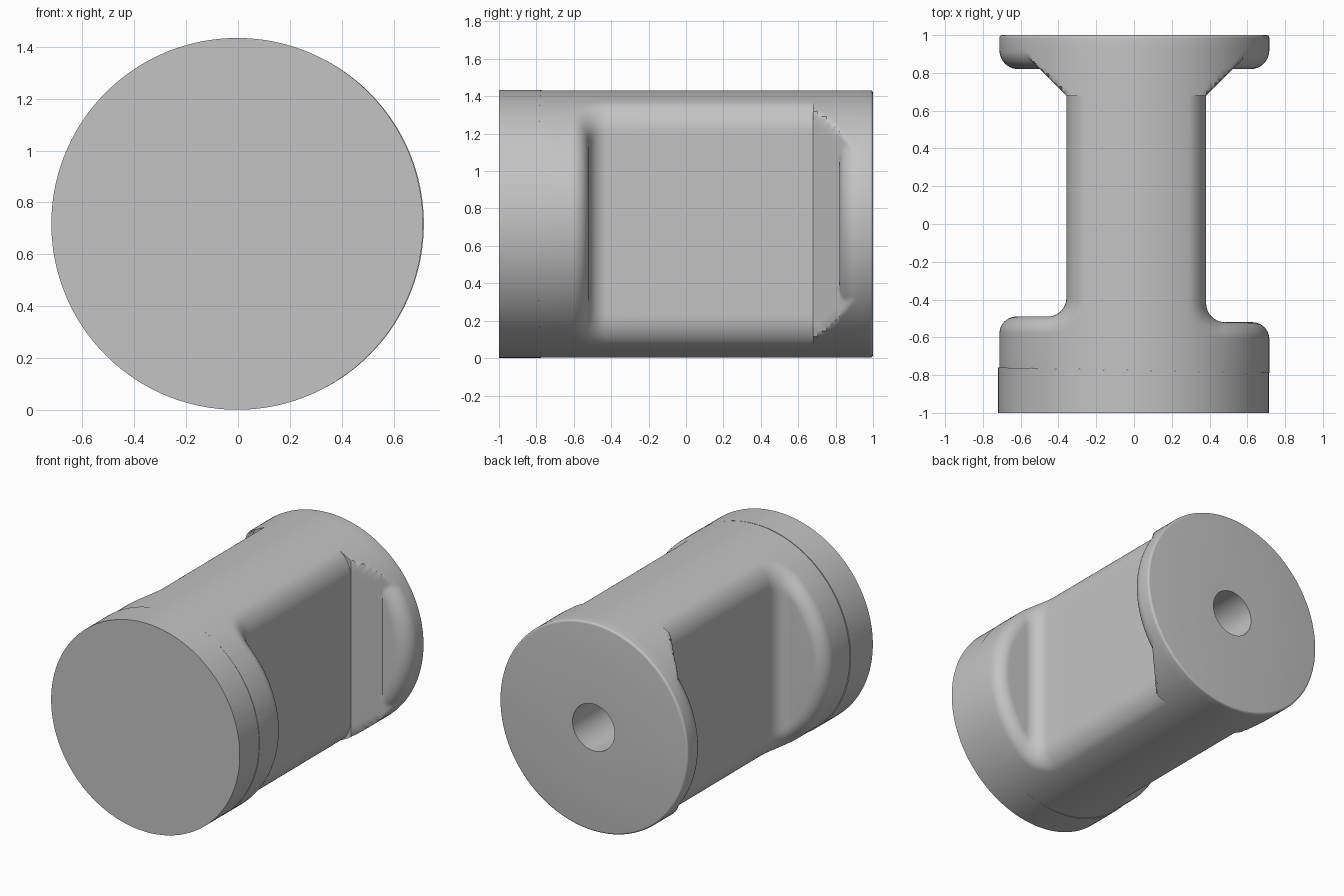
import bpy, bmesh
from math import sin, cos, pi, hypot

cube = bpy.data.objects.get("Cube")
if cube:
    bpy.data.objects.remove(cube)

COLS = 256
AXIS_Z = 0.7175
R = 0.7145          # body radius
ROUND = 0.09        # rounding of the outer edges of the side recesses
FILLET = 0.1        # inner fillet where web meets shoulder
FLARE_Y = 0.68      # where the web starts to widen
FLANGE_Y = 0.82     # inner face of the rear flange

grey = bpy.data.materials.new("plain grey")
grey.use_nodes = True
colour = (0.55, 0.55, 0.55, 1)
grey.diffuse_color = colour
grey.node_tree.nodes["Principled BSDF"].inputs["Base Color"].default_value = colour


def side(a):
    return max(-1, min(1, 4 * cos(a)))


def shoulder_y(a):
    return -0.505 - 0.015 * side(a)


def web_half(a):
    return 0.37 + 0.01 * side(a)


def seam_y(a):
    return -0.775 - 0.015 * cos(a)


def web_radius(a, y):
    """Radius at which the rounded cylinder-with-recesses surface lies."""
    def outside(r):
        p = abs(r * cos(a)) - web_half(a)
        q = y - shoulder_y(a)
        cut = max(FILLET, min(p, q)) - hypot(max(FILLET - p, 0), max(FILLET - q, 0))
        rim = r - R
        return min(-ROUND, max(rim, cut)) + hypot(max(rim + ROUND, 0), max(cut + ROUND, 0))
    low, high = 0, R
    for _ in range(22):
        mid = (low + high) / 2
        if outside(mid) > 0:
            high = mid
        else:
            low = mid
    return low


def flare_radius(a, y):
    return min(R, (web_half(a) + y - FLARE_Y) / max(abs(cos(a)), 0.001))


def loft(name, rings, x=0):
    """Skin rings given as functions of angle that return (y, radius)."""
    bm = bmesh.new()
    angles = [2 * pi * i / COLS for i in range(COLS)]
    rows = []
    for ring in rings:
        row = []
        for a in angles:
            y, r = ring(a)
            row.append(bm.verts.new((x + r * cos(a), y, AXIS_Z + r * sin(a))))
        rows.append(row)
    for lower, upper in zip(rows, rows[1:]):
        for i in range(COLS):
            j = (i + 1) % COLS
            bm.faces.new((lower[i], lower[j], upper[j], upper[i]))
    bm.faces.new(rows[0])
    bm.faces.new(rows[-1])
    bmesh.ops.remove_doubles(bm, verts=bm.verts, dist=0.00001)
    bmesh.ops.recalc_face_normals(bm, faces=bm.faces)
    mesh = bpy.data.meshes.new(name)
    bm.to_mesh(mesh)
    bm.free()
    mesh.materials.append(grey)
    obj = bpy.data.objects.new(name, mesh)
    bpy.context.collection.objects.link(obj)
    bpy.ops.object.select_all(action='DESELECT')
    obj.select_set(True)
    bpy.context.view_layer.objects.active = obj
    bpy.ops.object.shade_smooth_by_angle(angle=0.6)


def flat_ring(y, r):
    return lambda a: (y, r)


def shoulder_ring(offset):
    return lambda a: (shoulder_y(a) + offset, web_radius(a, shoulder_y(a) + offset))


def web_ring(y):
    return lambda a: (y, web_radius(a, y))


def flare_ring(y, disc=0):
    return lambda a: (y, max(flare_radius(a, y), disc))


# Front shoulder with rounded rim, then the fillet into the web
STEPS = 10
TINY = 0.0001
quarter = [pi / 2 * i / STEPS for i in range(STEPS + 1)]
rings = [lambda a: (seam_y(a), R)]
rings += [shoulder_ring(-ROUND * (1 - sin(t)) - TINY) for t in quarter]
rings += [shoulder_ring(FILLET * (1 - cos(t)) + TINY) for t in quarter]

# Web, and the flare that starts with a small sharp lip
rings += [web_ring(y) for y in (-0.2, 0.2, FLARE_Y)]
rings += [flare_ring(FLARE_Y + (FLANGE_Y - FLARE_Y) * i / 6) for i in range(7)]

# Rear flange with a rounded inner rim and a softened outer edge
rings += [flare_ring(FLANGE_Y + 0.1 * (1 - cos(t)), R - 0.1 + 0.1 * sin(t)) for t in quarter]
rings += [flat_ring(0.985 + 0.015 * sin(t), R - 0.015 * (1 - cos(t))) for t in quarter[::2]]

# Blind bore in the rear face
rings += [flat_ring(1, 0.16), flat_ring(0.4, 0.16)]
loft("body", rings, 0.002)

# Front end cap
loft("front_cap", [flat_ring(-1, 0.7165), lambda a: (seam_y(a), 0.7165)], -0.003)
